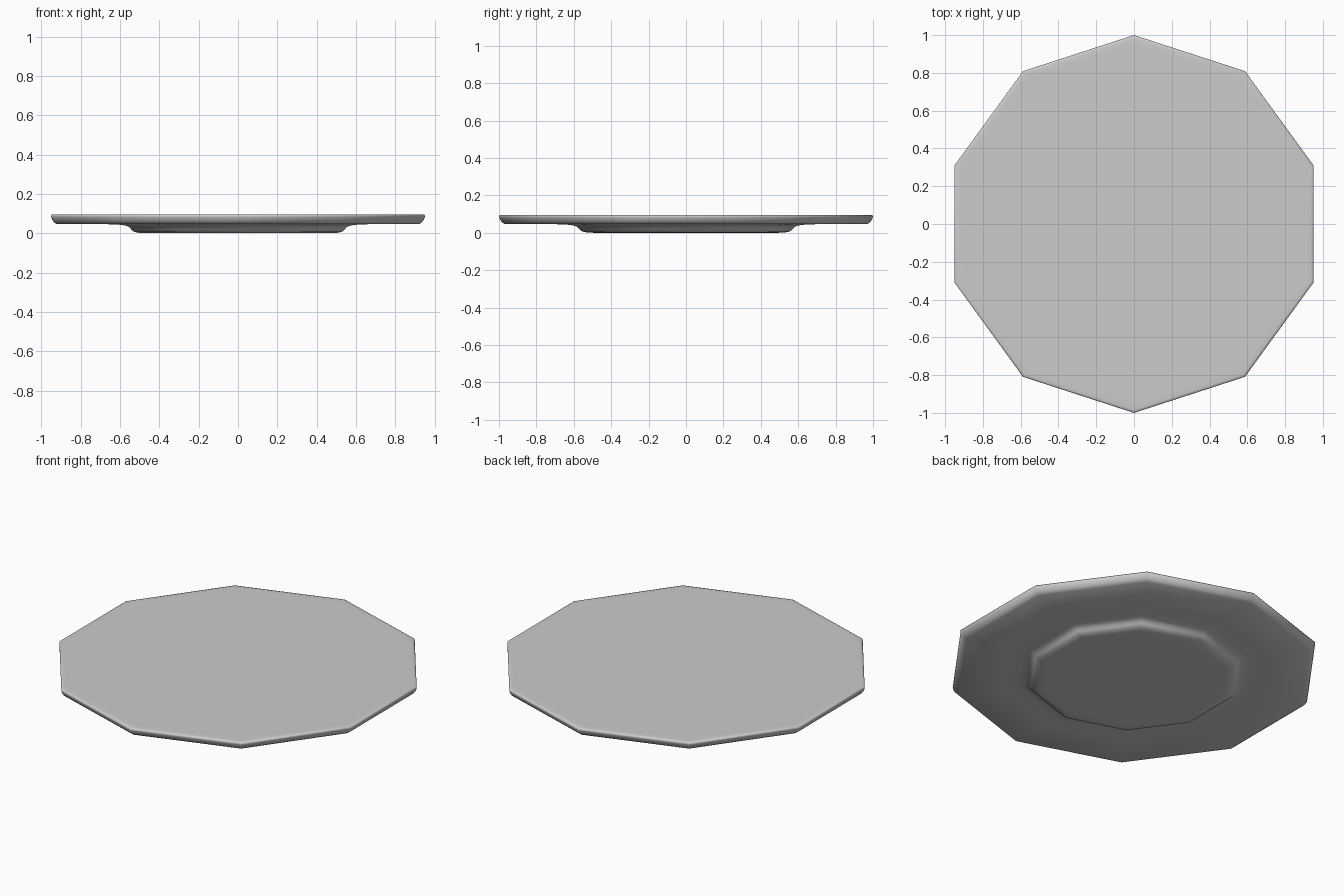
import bpy, bmesh, math

if "Cube" in bpy.data.objects:
    bpy.data.objects.remove(bpy.data.objects["Cube"])

SIDES = 10
# half profile (radius, height) from the underside of the foot to the top face;
# extra rings beside each bend keep the large faces evenly shaded
PROFILE = [(0.49, 0.0), (0.525, 0.001), (0.555, 0.007), (0.57, 0.018),
           (0.58, 0.031), (0.60, 0.039), (0.64, 0.044), (0.70, 0.046),
           (0.73, 0.046), (0.968, 0.046), (0.983, 0.055), (0.993, 0.068),
           (0.999, 0.082), (1.0, 0.089), (0.996, 0.094), (0.985, 0.0955),
           (0.96, 0.096), (0.94, 0.096)]

bm = bmesh.new()
rings = []
for r, z in PROFILE:
    ring = []
    for i in range(SIDES):
        a = math.pi / 2 + i * 2 * math.pi / SIDES
        ring.append(bm.verts.new((r * math.cos(a), r * math.sin(a), z)))
    rings.append(ring)

# walls between neighbouring rings
for lo, hi in zip(rings, rings[1:]):
    for i in range(SIDES):
        j = (i + 1) % SIDES
        bm.faces.new((lo[i], lo[j], hi[j], hi[i]))

# flat foot underside and flat top
bm.faces.new(rings[0][::-1])
bm.faces.new(rings[-1])
bmesh.ops.recalc_face_normals(bm, faces=bm.faces)

mesh = bpy.data.meshes.new("plate")
bm.to_mesh(mesh)
bm.free()
plate = bpy.data.objects.new("plate", mesh)
bpy.context.collection.objects.link(plate)

# rounded smooth profile
bpy.context.view_layer.objects.active = plate
plate.select_set(True)
bpy.ops.object.shade_smooth_by_angle(angle=math.radians(60))
